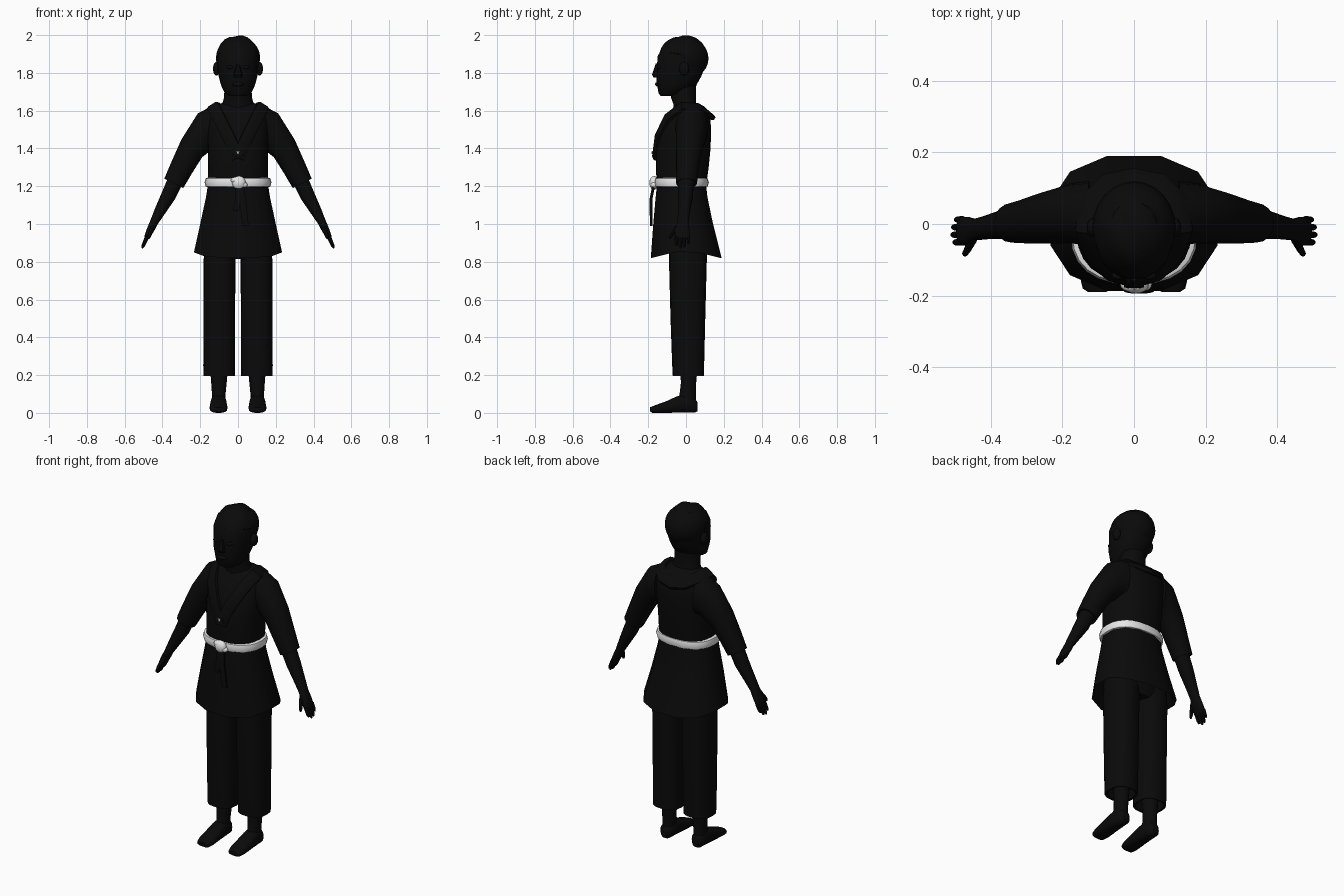
import bpy, bmesh, math
from mathutils import Vector


def material(name, value):
    m = bpy.data.materials.new(name)
    m.diffuse_color = (value, value, value, 1)
    return m


BLACK = material("black", 0.003)
WHITE = material("white", 0.8)


def finish(bm, name, mat, angle=40):
    bmesh.ops.recalc_face_normals(bm, faces=bm.faces)
    me = bpy.data.meshes.new(name)
    bm.to_mesh(me)
    bm.free()
    ob = bpy.data.objects.new(name, me)
    bpy.context.collection.objects.link(ob)
    me.materials.append(mat)
    bpy.ops.object.select_all(action='DESELECT')
    ob.select_set(True)
    bpy.context.view_layer.objects.active = ob
    bpy.ops.object.shade_smooth_by_angle(angle=math.radians(angle))
    return ob


def loft(name, rings, n=16, power=2.0, mat=BLACK, turn=0.0, edit=None):
    """Skin superellipse rings, each (centre, u half axis, v half axis)."""
    bm = bmesh.new()
    loops = []
    for c, u, v in rings:
        c, u, v = Vector(c), Vector(u), Vector(v)
        loop = []
        for i in range(n):
            a = 2 * math.pi * (i + turn) / n
            x, y = math.cos(a), math.sin(a)
            x = math.copysign(abs(x) ** (2 / power), x)
            y = math.copysign(abs(y) ** (2 / power), y)
            loop.append(bm.verts.new(c + u * x + v * y))
        loops.append(loop)
    for a, b in zip(loops, loops[1:]):
        for i in range(n):
            j = (i + 1) % n
            bm.faces.new((a[i], a[j], b[j], b[i]))
    bm.faces.new(loops[0])
    bm.faces.new(loops[-1])
    if edit:
        for v in bm.verts:
            edit(v.co)
    return finish(bm, name, mat)


def level(z, rx, front, back, x=0):
    """Horizontal ring given by half width and its front and back y."""
    return ((x, (front + back) / 2, z), (rx, 0, 0), (0, (back - front) / 2, 0))


def limb(s, x, y, z, ru, rv, tilt):
    """Ring across an arm on side s, tilted in the xz plane."""
    return ((s * x, y, z), (s * ru * math.cos(tilt), 0, ru * math.sin(tilt)), (0, rv, 0))


def ball(name, centre, size, mat=BLACK, edit=None, seg=16):
    bm = bmesh.new()
    bmesh.ops.create_uvsphere(bm, u_segments=seg, v_segments=seg // 2 + 2, radius=1)
    for v in bm.verts:
        v.co = Vector([c + s * p for c, s, p in zip(centre, size, v.co)])
        if edit:
            edit(v.co)
    return finish(bm, name, mat)


# Head and neck
loft("head", [level(1.678, .045, -.135, -.07), level(1.692, .07, -.145, -.02),
              level(1.735, .09, -.153, .055), level(1.78, .102, -.158, .08),
              level(1.83, .108, -.154, .1), level(1.89, .11, -.15, .105),
              level(1.94, .1, -.12, .09), level(1.975, .065, -.08, .06)], 20, 2.2)
loft("neck", [level(1.55, .1, -.08, .08), level(1.63, .085, -.065, .055),
              level(1.67, .074, -.08, .052), level(1.75, .07, -.08, .055)], 16)


# Short hair, tucked in over the face and gently lumpy
def hair_shape(co):
    if co.z < 1.9 and co.y < -.03:
        co.y += .03
        co.x *= .9
    co.z += .004 * math.sin(60 * co.x + 40 * co.y)


ball("hair", (0, -.012, 1.88), (.117, .131, .117), edit=hair_shape, seg=24)

# Face details and ears
loft("nose", [level(1.775, .022, -.172, -.13), level(1.79, .024, -.18, -.13),
              level(1.85, .009, -.16, -.13)], 8)
ball("lips", (0, -.15, 1.74), (.032, .014, .012))
for s in (-1, 1):
    ball("ear", (s * .114, -.01, 1.822), (.018, .027, .036))
    ball("eye", (s * .042, -.143, 1.83), (.02, .012, .01))

# Jacket body
loft("jacket_body", [level(1.19, .16, -.153, .105), level(1.3, .158, -.16, .12),
                     level(1.4, .16, -.16, .13), level(1.5, .165, -.138, .133),
                     level(1.57, .163, -.1, .128), level(1.62, .13, -.065, .1),
                     level(1.64, .085, -.05, .065)], 24, 2.4)


# Flared jacket skirt with a hem that dips at front and back
def hem_dip(co):
    if co.z < .88:
        co.z -= .048 * min(1, abs(co.y) / .19)


loft("jacket_skirt", [level(1.23, .16, -.155, .107), level(1.14, .175, -.165, .118),
                      level(1.0, .206, -.178, .148), level(.866, .24, -.192, .195),
                      level(.872, .23, -.182, .185), level(.98, .19, -.15, .13)],
     12, 2.35, turn=.5, edit=hem_dip)

# Collar band running over each shoulder and behind the neck
path = [(0, -.162, 1.35), (.05, -.148, 1.46), (.1, -.1, 1.56), (.132, -.02, 1.622),
        (.118, .065, 1.615), (.07, .112, 1.588), (0, .124, 1.575)]
for s in (-1, 1):
    pts = [Vector((s * x, y, z)) for x, y, z in path]
    rings = []
    for i, p in enumerate(pts):
        t = (pts[min(i + 1, 6)] - pts[max(i - 1, 0)]).normalized()
        if i == 6:
            t = Vector((-s, 0, 0))
        out = (p - Vector((0, .02, 1.42))).normalized()
        side = t.cross(out).normalized()
        rings.append((p, side * .034, side.cross(t) * .015))
    loft("collar", rings, 8, 4, turn=.5)

# Small patch of undershirt at the base of the neckline
loft("undershirt_patch", [((0, -.181, 1.37), (.002, 0, 0), (0, .003, 0)),
                          ((0, -.179, 1.385), (.009, 0, 0), (0, .003, 0))], 4, mat=WHITE)

# Belt, knot and hanging ends
loft("belt", [level(1.195, .16, -.15, .1), level(1.199, .172, -.163, .115),
              level(1.22, .177, -.169, .121), level(1.241, .172, -.163, .115),
              level(1.246, .16, -.15, .1)], 24, 2.4, WHITE)
ball("belt_knot", (.005, -.17, 1.218), (.036, .024, .036), WHITE)
ball("belt_knot_wrap", (-.005, -.168, 1.232), (.034, .022, .018), WHITE)
ball("belt_knot_tail", (.03, -.168, 1.207), (.02, .018, .016), WHITE)
for x0, x1, z1 in ((.02, .04, .99), (0, -.012, 1.07)):
    loft("belt_end", [((x0, -.172, 1.2), (.014, 0, 0), (0, .008, 0)),
                      ((x0 + .004, -.186, 1.13), (.018, 0, 0), (0, .008, 0)),
                      ((x1, -.184, z1), (.017, 0, 0), (0, .007, 0))], 8, 4, turn=.5)

# Hips hidden under the skirt
loft("hips", [level(.815, .14, -.07, .09), level(.86, .175, -.088, .11),
              level(1.1, .15, -.1, .1)], 16, 2.5)

for s in (-1, 1):
    # Trouser leg with a hollow hem
    loft("trouser_leg", [level(.92, .08, -.088, .11, s * .097), level(.8, .084, -.09, .11, s * .098),
                         level(.5, .084, -.082, .102, s * .099), level(.25, .084, -.073, .096, s * .1),
                         level(.195, .083, -.07, .094, s * .1), level(.198, .072, -.06, .084, s * .1),
                         level(.25, .06, -.05, .07, s * .1)], 16, 2.6)
    # Ankle and foot
    loft("ankle", [level(.03, .036, -.05, .055, s * .103), level(.1, .036, -.035, .053, s * .102),
                   level(.16, .041, -.028, .055, s * .101), level(.27, .05, -.035, .065, s * .1)], 14)
    foot = [(.06, .018, .05), (.045, .034, .08), (0, .04, .1), (-.05, .044, .088),
            (-.1, .047, .064), (-.15, .047, .046), (-.18, .04, .034), (-.19, .025, .022)]
    loft("foot", [((s * .103, y, h / 2 + (.008 if i in (0, 7) else 0)), (w, 0, 0), (0, 0, h / 2))
                  for i, (y, w, h) in enumerate(foot)], 14, 2.6)

    # Sleeve with a hollow cuff
    loft("sleeve", [limb(s, .125, .03, 1.51, .12, .09, 1.55), limb(s, .175, .03, 1.49, .103, .084, 1.2),
                    limb(s, .245, .018, 1.4, .072, .072, .7), limb(s, .3, .008, 1.295, .062, .062, .52),
                    limb(s, .34, .003, 1.215, .056, .055, .46), limb(s, .338, .003, 1.219, .046, .045, .46),
                    limb(s, .32, .003, 1.255, .04, .04, .46)], 16, 2.1)
    # Forearm and palm
    loft("forearm", [limb(s, .325, 0, 1.245, .042, .042, .5), limb(s, .368, -.002, 1.15, .039, .04, .45),
                     limb(s, .412, -.01, 1.07, .03, .033, .45), limb(s, .444, -.016, 1.01, .022, .03, .42),
                     limb(s, .463, -.02, .97, .02, .04, .4), limb(s, .482, -.02, .93, .015, .041, .4),
                     limb(s, .486, -.02, .922, .009, .034, .4)], 14, 2.2)
    # Fingers and thumb
    for y, tip in ((-.051, .885), (-.03, .872), (-.009, .876), (.012, .895)):
        tx = .482 + (.935 - tip) * .42
        loft("finger", [limb(s, .478, y * .95, .94, .012, .011, .4), limb(s, tx - .006, y, tip + .012, .009, .009, .4),
                        limb(s, tx, y, tip, .004, .004, .4)], 8)
    loft("thumb", [limb(s, .447, -.04, .995, .012, .014, .4), limb(s, .463, -.068, .955, .011, .012, .4),
                   limb(s, .471, -.082, .932, .009, .009, .4), limb(s, .474, -.086, .922, .004, .004, .4)], 8)
